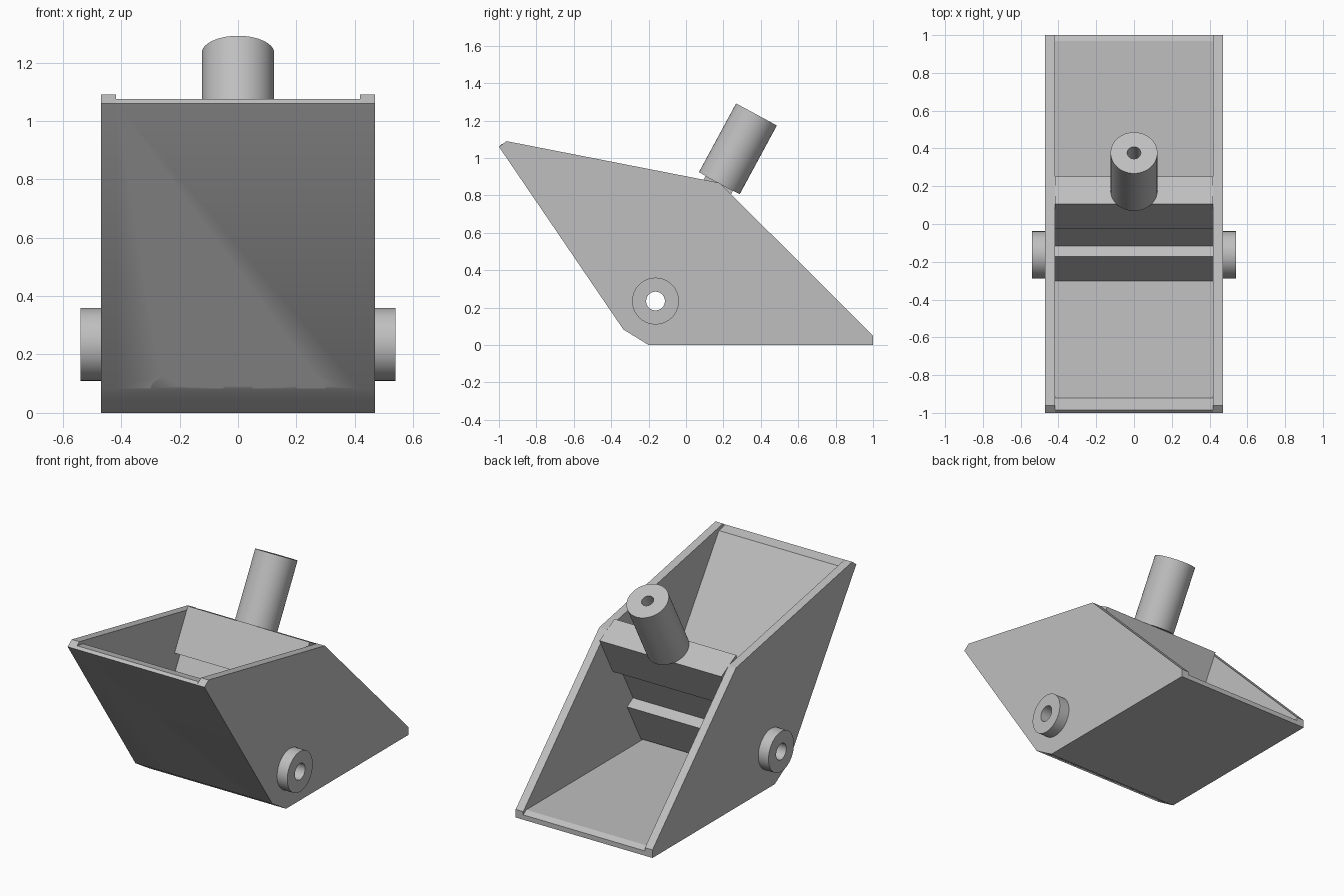
import bpy, bmesh, math
from mathutils import Vector, Matrix

if "Cube" in bpy.data.objects:
    bpy.data.objects.remove(bpy.data.objects["Cube"])

grey = bpy.data.materials.new("light_grey")
grey.diffuse_color = (0.52, 0.52, 0.52, 1)
grey.use_nodes = True
grey.node_tree.nodes["Principled BSDF"].inputs["Base Color"].default_value = grey.diffuse_color

TILT = math.radians(28.4)                       # lean of the divider and post
U = Vector((0, math.sin(TILT), math.cos(TILT)))  # along the post
V = Vector((0, math.cos(TILT), -math.sin(TILT)))  # across the post
TOP = Vector((0, 0.178, 0.865))                 # middle of the divider top


def finish(name, bm):
    bmesh.ops.recalc_face_normals(bm, faces=bm.faces[:])
    me = bpy.data.meshes.new(name)
    bm.to_mesh(me)
    bm.free()
    me.materials.append(grey)
    ob = bpy.data.objects.new(name, me)
    bpy.context.collection.objects.link(ob)
    return ob


def plate(name, profile, x0, x1):
    """Extrude a (y, z) profile from x0 to x1."""
    bm = bmesh.new()
    f = bm.faces.new([bm.verts.new((x0, y, z)) for y, z in profile])
    new = bmesh.ops.extrude_face_region(bm, geom=[f])["geom"]
    bmesh.ops.translate(bm, vec=(x1 - x0, 0, 0),
                        verts=[v for v in new if isinstance(v, bmesh.types.BMVert)])
    return finish(name, bm)


def tube(name, start, end, r, hole=0, squash=1, seg=64):
    """Cylinder, or ring when hole > 0, between two points."""
    start, end = Vector(start), Vector(end)
    d = end - start
    bm = bmesh.new()
    if hole:
        rings = []
        for rad, h in ((r, 0), (r, d.length), (hole, d.length), (hole, 0)):
            rings.append([bm.verts.new((rad * math.cos(2 * math.pi * i / seg),
                                        rad * math.sin(2 * math.pi * i / seg), h))
                          for i in range(seg)])
        for k in range(4):
            a, b = rings[k], rings[(k + 1) % 4]
            for i in range(seg):
                j = (i + 1) % seg
                bm.faces.new((a[i], a[j], b[j], b[i]))
    else:
        bmesh.ops.create_cone(bm, cap_ends=True, segments=seg, radius1=r, radius2=r,
                              depth=d.length,
                              matrix=Matrix.Translation((0, 0, d.length / 2)))
        bmesh.ops.scale(bm, vec=(1, squash, 1), verts=bm.verts[:])
    w = d.normalized()
    x = Vector((0, 1, 0)) if abs(w.x) > 0.5 else Vector((1, 0, 0))
    rot = Matrix((x, w.cross(x), w)).transposed().to_4x4()
    bm.transform(Matrix.Translation(start) @ rot)
    return finish(name, bm)


def cut(ob, cutter):
    m = ob.modifiers.new("cut", "BOOLEAN")
    m.operation, m.solver, m.object = "DIFFERENCE", "EXACT", cutter
    bpy.context.view_layer.objects.active = ob
    bpy.ops.object.modifier_apply(modifier=m.name)


def smooth(ob):
    bpy.ops.object.select_all(action="DESELECT")
    ob.select_set(True)
    bpy.context.view_layer.objects.active = ob
    bpy.ops.object.shade_smooth_by_angle(angle=math.radians(30))


def slant(a, b):
    """Point on the leaning divider: a down from its top, b across it."""
    p = TOP - U * a + V * b
    return p.y, p.z


# Side walls
side = [(-1, 1.06), (-0.96, 1.09), (0.18, 0.867), (1, 0.05), (1, 0), (-0.2, 0), (-0.335, 0.083)]
left_wall = plate("left_wall", side, -0.47, -0.418)
right_wall = plate("right_wall", side, 0.418, 0.47)

# Sloping front and flat floor as one bent shell
shell = plate("front_and_floor",
              [(-1, 1.06), (-0.985, 1.075), (-0.92, 1.062), (-0.23, 0.05), (0.97, 0.05),
               (1, 0.03), (1, 0), (-0.2, 0), (-0.335, 0.083)], -0.418, 0.418)

# Leaning divider: upper beam, thin web, lower beam
plate("upper_beam", [slant(0, -0.083), slant(0, 0.083), slant(0.275, 0.083), slant(0.275, -0.083)],
      -0.418, 0.418)
plate("web", [slant(0.27, -0.022), slant(0.27, 0.022), slant(0.59, 0.022), slant(0.59, -0.022)],
      -0.418, 0.418)
lower_beam = plate("lower_beam", [slant(0.58, -0.085), slant(0.58, 0.09), slant(0.865, 0.09),
                                  (-0.23, 0.04), slant(0.86, -0.085)], -0.418, 0.418)

# Axle hole through the walls and lower beam
axle = tube("axle_cutter", (-0.7, -0.163, 0.235), (0.7, -0.163, 0.235), 0.05)
for ob in (left_wall, right_wall, lower_beam):
    cut(ob, axle)
    smooth(ob)
bpy.data.objects.remove(axle)

# Three shallow scoops along the lower front bevel
for x in (-0.25, 0, 0.25):
    d = Vector((0, 0.135, -0.083))
    p = Vector((x, -0.335, 0.083))
    scoop = tube("scoop_cutter", p - d * 2, p + d * 3, 0.05, squash=0.45, seg=32)
    cut(shell, scoop)
    bpy.data.objects.remove(scoop)
smooth(shell)

# Axle bosses
for name, s in (("left_boss", -1), ("right_boss", 1)):
    smooth(tube(name, (s * 0.469, -0.163, 0.235), (s * 0.54, -0.163, 0.235), 0.125, 0.05))

# Hollow post on the divider
smooth(tube("post", TOP, TOP + U * 0.418, 0.124, 0.036))
